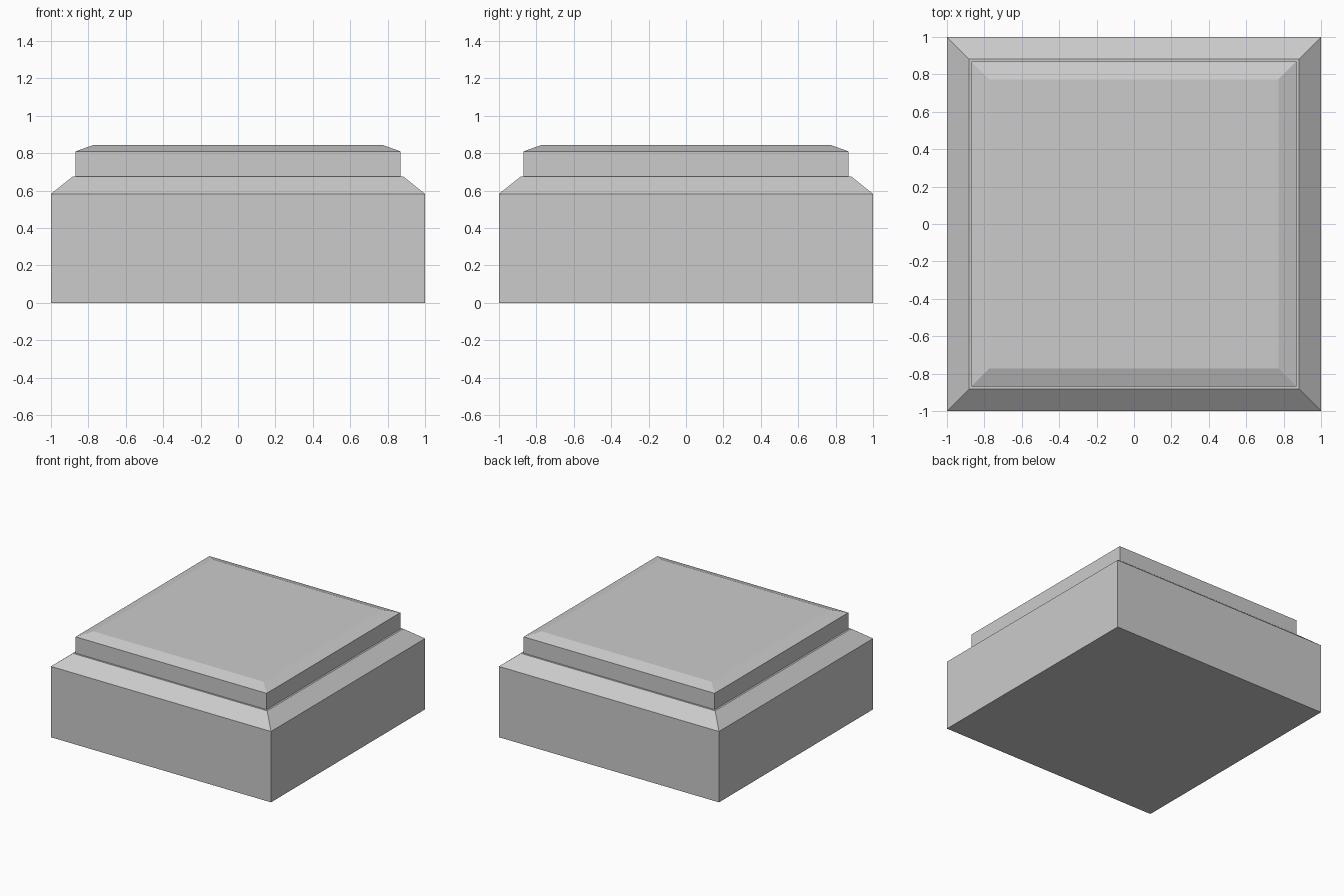
import bpy
import bmesh

if "Cube" in bpy.data.objects:
    bpy.data.objects.remove(bpy.data.objects["Cube"])


def square_tiers(name, profile):
    """Stack square rings of (half width, height), then cap both ends."""
    bm = bmesh.new()
    rings = [[bm.verts.new((sx * r, sy * r, z))
              for sx, sy in ((-1, -1), (1, -1), (1, 1), (-1, 1))]
             for r, z in profile]
    for low, high in zip(rings, rings[1:]):
        for i in range(4):
            j = (i + 1) % 4
            bm.faces.new((low[i], low[j], high[j], high[i]))
    bm.faces.new(rings[0][::-1])
    bm.faces.new(rings[-1])
    mesh = bpy.data.meshes.new(name)
    bm.to_mesh(mesh)
    bm.free()
    obj = bpy.data.objects.new(name, mesh)
    bpy.context.collection.objects.link(obj)
    return obj


# Stepped block: base, sloped shoulder, narrow ledge, upper slab, bevelled top
square_tiers("stepped_plinth", [
    (1.0, 0.0), (1.0, 0.582),
    (0.883, 0.676), (0.868, 0.676),
    (0.868, 0.81), (0.773, 0.844),
])
